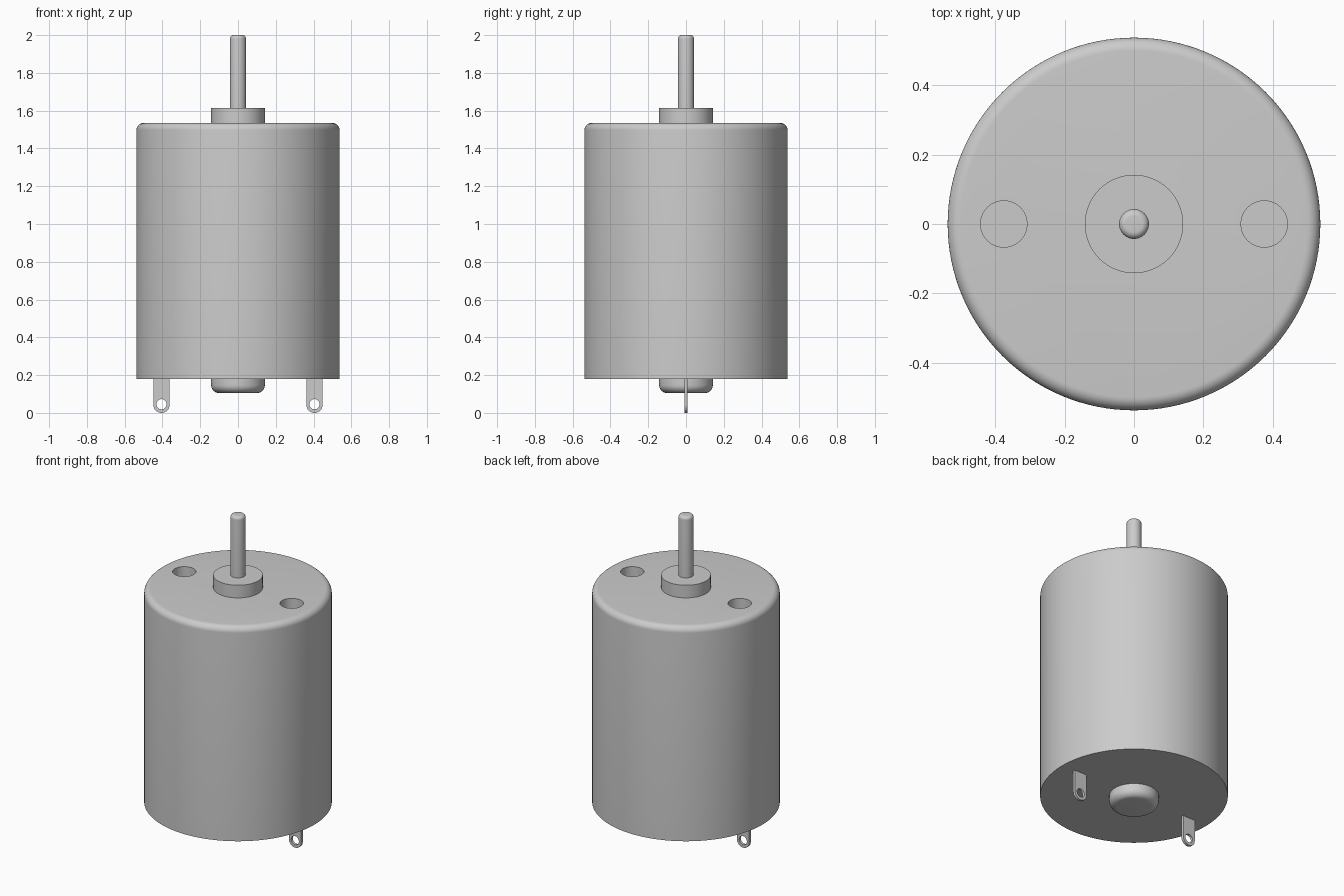
import bpy, bmesh
from math import sin, cos, pi, radians

cube = bpy.data.objects.get("Cube")
if cube:
    bpy.data.objects.remove(cube, do_unlink=True)

grey = bpy.data.materials.new("plain grey metal")
grey.use_nodes = True
grey.diffuse_color = (0.6, 0.6, 0.6, 1)
grey.node_tree.nodes["Principled BSDF"].inputs["Base Color"].default_value = (0.6, 0.6, 0.6, 1)


def activate(ob):
    bpy.ops.object.select_all(action='DESELECT')
    ob.select_set(True)
    bpy.context.view_layer.objects.active = ob


def finish(ob):
    activate(ob)
    bpy.ops.object.shade_smooth_by_angle(angle=radians(30))


def round_part(name, radius, low, high, x=0, top_fillet=0, bottom_fillet=0, sides=96):
    """Upright cylinder with optional rounded rims."""
    profile = []
    for fillet, z, way in ((bottom_fillet, low, 1), (top_fillet, high, -1)):
        steps = 8 if fillet else 0
        arc = []
        for i in range(steps + 1):
            a = pi / 2 * i / max(steps, 1)
            arc.append((radius - fillet + fillet * sin(a), z + way * fillet * (1 - cos(a))))
        profile += arc if way == 1 else arc[::-1]
    bm = bmesh.new()
    rings = []
    for r, z in profile:
        rings.append([bm.verts.new((x + r * cos(2 * pi * i / sides), r * sin(2 * pi * i / sides), z))
                      for i in range(sides)])
    for a, b in zip(rings, rings[1:]):
        for i in range(sides):
            j = (i + 1) % sides
            bm.faces.new((a[i], a[j], b[j], b[i]))
    bm.faces.new(rings[0][::-1])
    bm.faces.new(rings[-1])
    mesh = bpy.data.meshes.new(name)
    bm.to_mesh(mesh)
    bm.free()
    mesh.materials.append(grey)
    ob = bpy.data.objects.new(name, mesh)
    bpy.context.collection.objects.link(ob)
    return ob


def terminal(name, x):
    """Flat solder tab with a rounded end and an eyelet."""
    half, eye = 0.043, 0.027
    curve = bpy.data.curves.new(name, 'CURVE')
    curve.dimensions = '2D'
    curve.fill_mode = 'BOTH'
    curve.extrude = 0.008
    outline = [(half * cos(pi + pi * i / 24), half + half * sin(pi + pi * i / 24)) for i in range(25)]
    outline += [(half, 0.18), (-half, 0.18)]
    hole = [(eye * cos(2 * pi * i / 32), 0.046 + eye * sin(2 * pi * i / 32)) for i in range(32)]
    for points in (outline, hole):
        spline = curve.splines.new('POLY')
        spline.points.add(len(points) - 1)
        for p, (u, v) in zip(spline.points, points):
            p.co = (u, v, 0, 1)
        spline.use_cyclic_u = True
    curve.materials.append(grey)
    ob = bpy.data.objects.new(name, curve)
    bpy.context.collection.objects.link(ob)
    ob.location.x = x
    ob.rotation_euler.x = pi / 2
    activate(ob)
    bpy.ops.object.convert(target='MESH')
    finish(bpy.context.object)


# Can with two blind mounting holes in its top
can = round_part("motor_can", 0.538, 0.18, 1.535, top_fillet=0.038, sides=128)
for side in (-1, 1):
    cutter = round_part("hole_cutter", 0.067, 1.4, 1.7, x=side * 0.376, sides=48)
    cutter.hide_render = True
    activate(can)
    mod = can.modifiers.new("mounting hole", 'BOOLEAN')
    mod.operation = 'DIFFERENCE'
    mod.solver = 'EXACT'
    mod.object = cutter
    bpy.ops.object.modifier_apply(modifier=mod.name)
    bpy.data.objects.remove(cutter, do_unlink=True)
finish(can)

# Bearings and shaft
finish(round_part("top_bearing", 0.142, 1.535, 1.615))
finish(round_part("bottom_bearing", 0.142, 0.105, 0.18, bottom_fillet=0.042))
finish(round_part("shaft", 0.043, 1.615, 2.0, top_fillet=0.02, sides=48))

# Solder terminals
terminal("left_terminal", 0.405)
terminal("right_terminal", -0.405)
